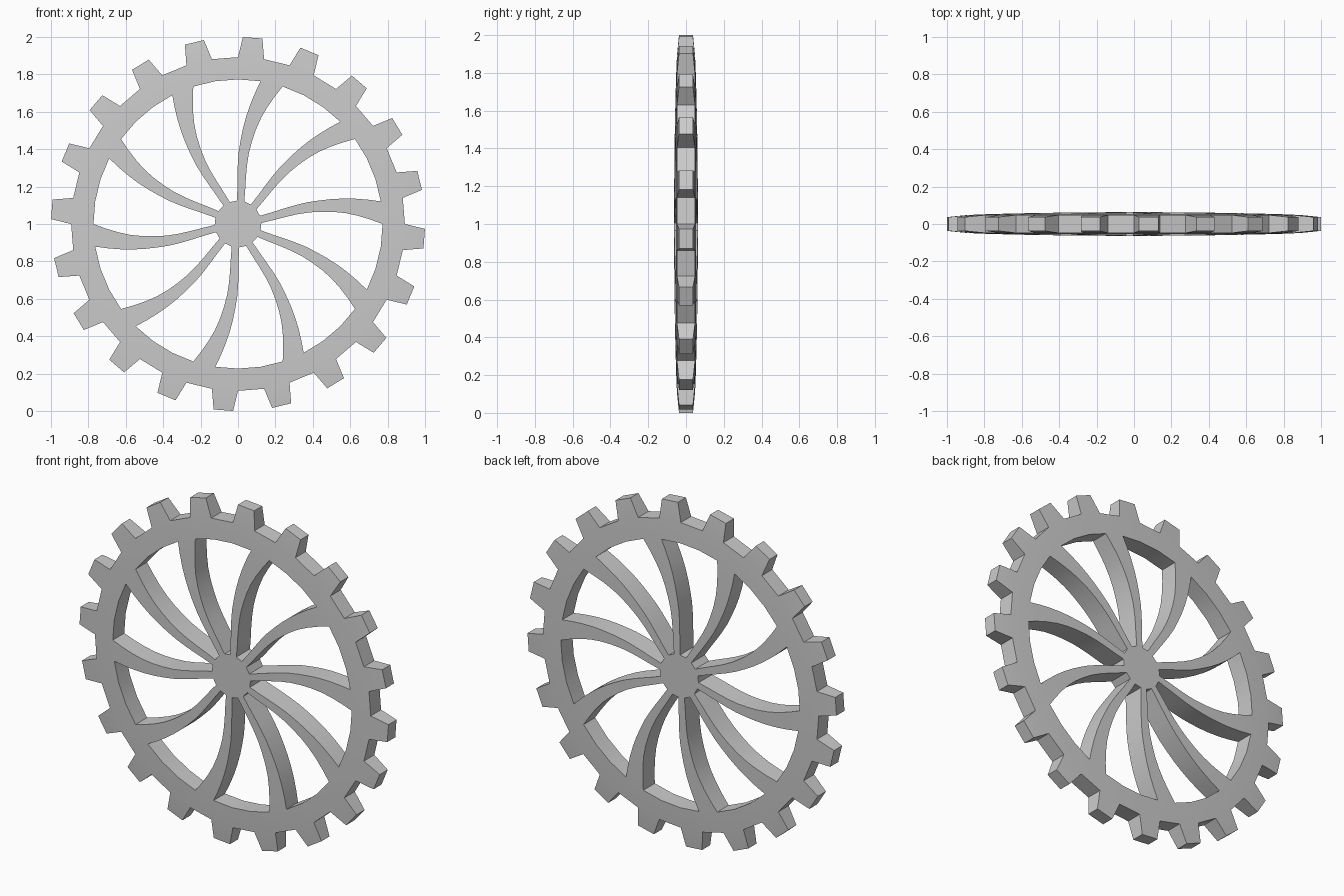
import bpy, bmesh
from math import radians, cos, sin

if "Cube" in bpy.data.objects:
    bpy.data.objects.remove(bpy.data.objects["Cube"])

N = 10                     # repeating sectors: one spoke and two teeth each
R_HUB, R_IN, R_OUT = 0.125, 0.773, 0.892
SEG = 10                   # segments along a spoke


def lerp_table(table, x):
    # smooth (Catmull-Rom) lookup through (x, y) pairs
    n = len(table)
    for i in range(n - 1):
        x0, y0 = table[i]
        x1, y1 = table[i + 1]
        if x <= x1 + 1e-9:
            h = x1 - x0
            xa, ya = table[max(i - 1, 0)]
            xb, yb = table[min(i + 2, n - 1)]
            m0 = (y1 - ya) / (x1 - xa) * h
            m1 = (yb - y0) / (xb - x0) * h
            t = (x - x0) / h
            return ((2*t**3 - 3*t**2 + 1) * y0 + (t**3 - 2*t**2 + t) * m0
                    + (3*t**2 - 2*t**3) * y1 + (t**3 - t**2) * m1)
    return table[-1][1]


# half thickness, spoke centre angle and spoke half width, by radius
THICK = [(0, 0.063), (0.125, 0.063), (0.45, 0.06), (0.773, 0.053), (0.892, 0.048), (1, 0.037)]
ANGLE = [(0.125, 11.5), (0.25, 13.5), (0.36, 13.6), (0.46, 12.1), (0.57, 9.9), (0.773, 4.5)]
WIDTH = [(0.125, 0.0196), (0.35, 0.026), (0.56, 0.038), (0.773, 0.0606)]

bm = bmesh.new()


def pair(r, deg):
    # front and back point at one polar position
    a, t = radians(deg), lerp_table(THICK, r)
    x, z = r * cos(a), r * sin(a) + 1
    return (x, -t, z), (x, t, z)


def face(*pts):
    bm.faces.new([bm.verts.new(p) for p in pts])


def plate(pts):
    # matching front and back faces
    face(*[p[0] for p in pts])
    face(*[p[1] for p in reversed(pts)])


def wall(a, b):
    face(a[0], b[0], b[1], a[1])


for k in range(N):
    base = k * 36

    # spoke
    prev = None
    for i in range(SEG + 1):
        r = R_HUB + (R_IN - R_HUB) * i / SEG
        c = base + lerp_table(ANGLE, r)
        if i == 0:
            half = 9
        elif i == SEG:
            half = 4.5
        else:
            half = lerp_table(WIDTH, r) / r * 57.2958
        cur = pair(r, c - half), pair(r, c + half)
        if prev:
            plate([prev[0], cur[0], cur[1], prev[1]])
            wall(prev[0], cur[0])
            wall(prev[1], cur[1])
        prev = cur

    # hub slices
    h = [pair(R_HUB, base + 2.5 + 18 * j) for j in range(3)]
    centre = pair(0, 0)
    plate([centre, h[0], h[1]])
    plate([centre, h[1], h[2]])
    wall(h[1], h[2])

    # rim and teeth
    for j in range(4):
        a0, a1 = base + 9 * j, base + 9 * (j + 1)
        i0, i1 = pair(R_IN, a0), pair(R_IN, a1)
        o0, o1 = pair(R_OUT, a0), pair(R_OUT, a1)
        plate([i0, o0, o1, i1])
        if j:
            wall(i0, i1)
        if j % 2 == 0:
            wall(o0, o1)
        else:
            mid = (a0 + a1) / 2
            t0, t1 = pair(1.0, mid - 3), pair(1.0, mid + 3)
            plate([o0, t0, t1, o1])
            wall(o0, t0)
            wall(t0, t1)
            wall(t1, o1)

bmesh.ops.remove_doubles(bm, verts=bm.verts, dist=0.0005)
bmesh.ops.recalc_face_normals(bm, faces=bm.faces)
mesh = bpy.data.meshes.new("gear_wheel")
bm.to_mesh(mesh)
bm.free()
wheel = bpy.data.objects.new("gear_wheel", mesh)
bpy.context.collection.objects.link(wheel)
bpy.context.view_layer.objects.active = wheel
wheel.select_set(True)
bpy.ops.object.shade_smooth_by_angle(angle=radians(25))
